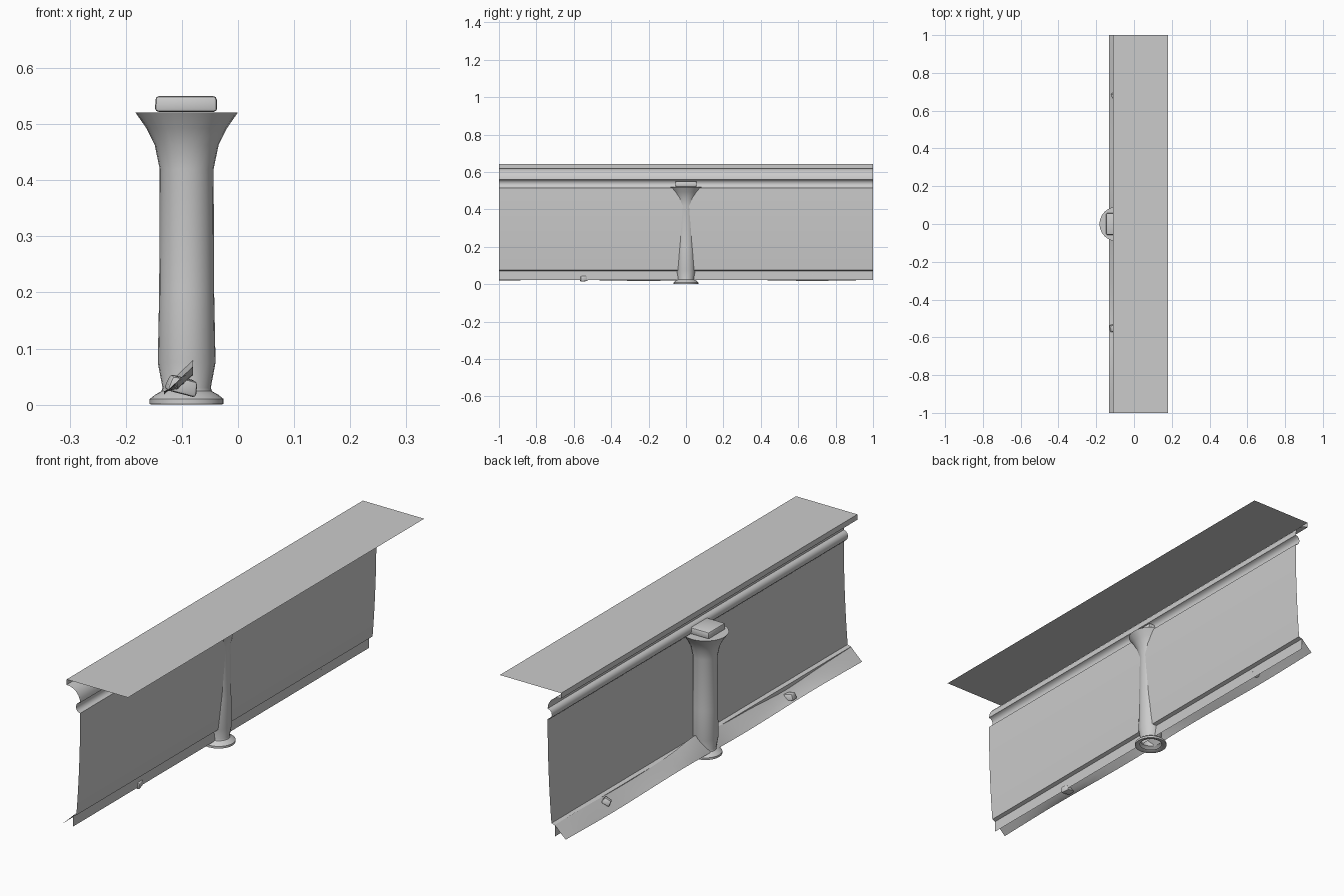
import bpy, bmesh, math
from mathutils import Vector

if "Cube" in bpy.data.objects:
    bpy.data.objects.remove(bpy.data.objects["Cube"])


def finish(name, bm, angle=40):
    bmesh.ops.recalc_face_normals(bm, faces=bm.faces)
    me = bpy.data.meshes.new(name)
    bm.to_mesh(me)
    bm.free()
    ob = bpy.data.objects.new(name, me)
    bpy.context.collection.objects.link(ob)
    bpy.ops.object.select_all(action='DESELECT')
    ob.select_set(True)
    bpy.context.view_layer.objects.active = ob
    bpy.ops.object.shade_smooth_by_angle(angle=math.radians(angle))
    return ob


def sheet(name, rows, angle=40):
    """Open surface through rows of points."""
    bm = bmesh.new()
    vs = [[bm.verts.new(p) for p in r] for r in rows]
    for a, b in zip(vs, vs[1:]):
        for i in range(len(a) - 1):
            bm.faces.new((a[i], a[i + 1], b[i + 1], b[i]))
    return finish(name, bm, angle)


def extruded(name, profile):
    return sheet(name, [[(x, y, z) for x, z in profile] for y in (-1, 1)])


# Wall: gently leaning panel with a stepped skirting at the foot
wall = []
for i in range(11):
    t = i / 10
    wall.append((-0.046 - 0.018 * t * t, 0.515 - 0.44 * t))
extruded("wall_panel", wall + [(-0.08, 0.07), (-0.08, 0.022)])

# Cornice: top ledge, lip, cove and bead
cove = [(-0.11 + 0.064 * math.sin(a), 0.56 + 0.06 * math.cos(a))
        for a in [math.radians(15 * k) for k in range(7)]]
bead = [(-0.046 - 0.02 * math.sin(a), 0.5375 + 0.0225 * math.cos(a))
        for a in [math.radians(30 * k) for k in range(1, 7)]]
extruded("cornice", [(0.18, 0.643), (-0.11, 0.643), (-0.11, 0.62)] + cove[1:] + bead)


# Drift of soil banked against the wall, highest beside the column
def bump(y, c, w):
    return math.exp(-((y - c) / w) ** 2)


rows = []
for i in range(33):
    y = -1 + i / 16
    h = 0.022 * bump(y, 0.05, 0.12) - 0.02 * bump(y, -0.55, 0.2) + 0.003 * math.sin(9 * y)
    rows.append([(-0.132, y, 0.021 + 0.003 * math.sin(7 * y)),
                 (-0.108, y, 0.043 + 0.9 * h),
                 (-0.08, y, 0.07 + h)])
sheet("soil_bank", rows, 60)

# Column: turned profile with flared head and round foot
prof = [(0.045, 0.006), (0.058, 0.0), (0.066, 0.001), (0.066, 0.010), (0.056, 0.018),
        (0.045, 0.024), (0.043, 0.03), (0.0515, 0.075), (0.049, 0.2), (0.048, 0.42),
        (0.057, 0.463), (0.072, 0.493), (0.0915, 0.521), (0, 0.521)]
bm = bmesh.new()
pts = [bm.verts.new((-0.0915 + r, 0, z)) for r, z in prof]
edges = [bm.edges.new(p) for p in zip(pts, pts[1:])]
bmesh.ops.spin(bm, geom=pts + edges, cent=(-0.0915, 0, 0), axis=(0, 0, 1),
               angle=math.tau, steps=24)
bmesh.ops.remove_doubles(bm, verts=bm.verts, dist=1e-5)
finish("column", bm)


# Bevelled stones: capping block and two loose rocks
def stone(name, loc, size, rot=(0, 0, 0), bevel=0.006, taper=1.0):
    bm = bmesh.new()
    bmesh.ops.create_cube(bm, size=1)
    for v in bm.verts:
        k = taper if v.co.z > 0 else 1
        v.co = Vector((v.co.x * size[0] * k, v.co.y * size[1] * k, v.co.z * size[2]))
    bmesh.ops.bevel(bm, geom=bm.edges[:], offset=bevel, segments=2,
                    profile=0.5, affect='EDGES')
    ob = finish(name, bm)
    ob.location = loc
    ob.rotation_euler = rot
    return ob


stone("cap_block", (-0.0925, 0, 0.536), (0.111, 0.115, 0.028), taper=0.98)
stone("rock_a", (-0.1, -0.55, 0.034), (0.055, 0.04, 0.028), (0.1, 0.25, 0.2), taper=0.85)
stone("rock_b", (-0.102, 0.68, 0.057), (0.036, 0.034, 0.026), (0.2, -0.5, 0.4), taper=0.85)
